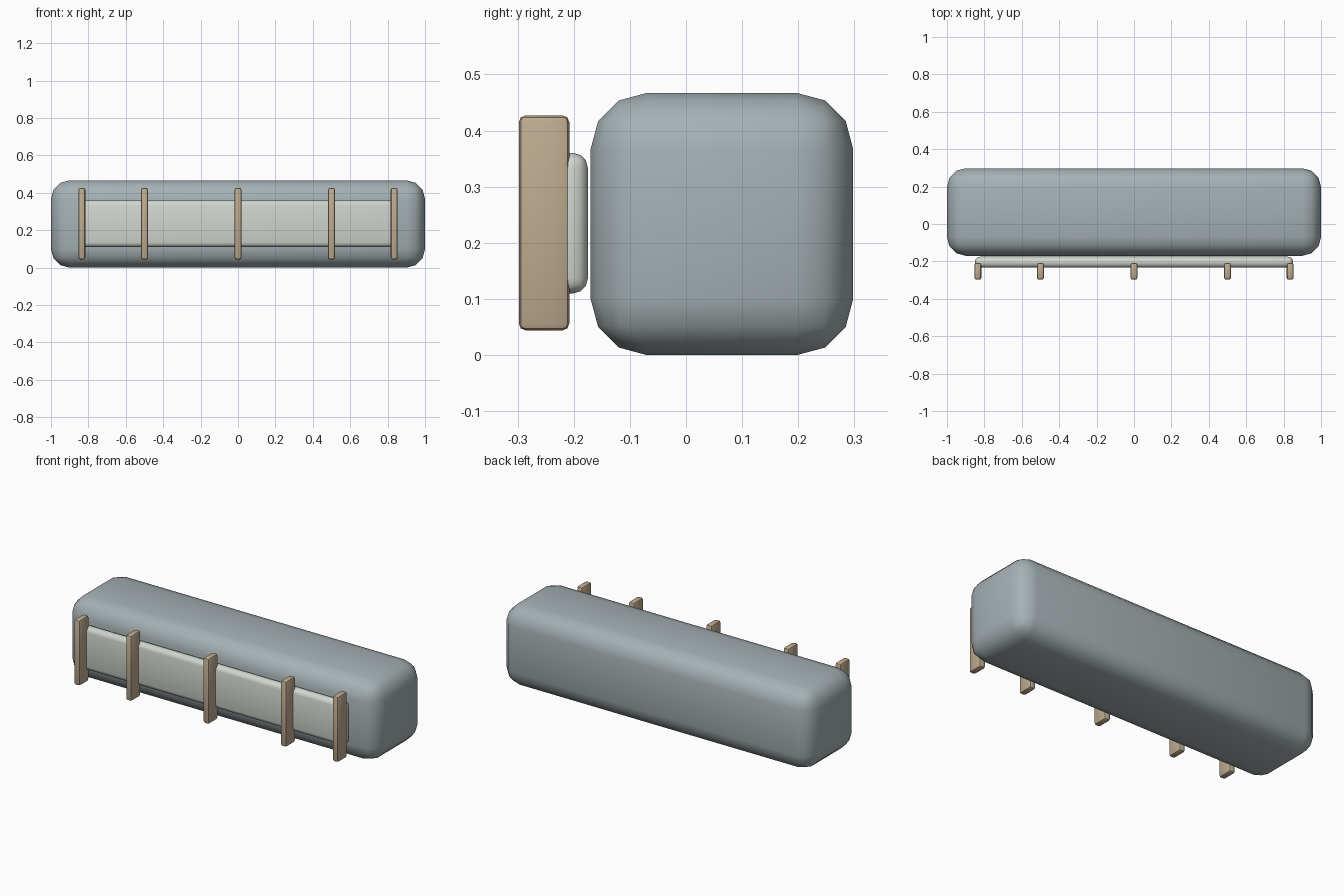
import bpy
from math import radians

if "Cube" in bpy.data.objects:
    bpy.data.objects.remove(bpy.data.objects["Cube"])


def material(name, color):
    mat = bpy.data.materials.new(name)
    mat.diffuse_color = (*color, 1)
    mat.use_nodes = True
    mat.node_tree.nodes["Principled BSDF"].inputs["Base Color"].default_value = mat.diffuse_color
    return mat


def rounded_box(name, low, high, radius, segments, mat):
    """Box between two corners with rounded edges."""
    center = [(a + b) / 2 for a, b in zip(low, high)]
    size = [b - a for a, b in zip(low, high)]
    bpy.ops.mesh.primitive_cube_add(size=1, location=center)
    obj = bpy.context.object
    obj.name = name
    obj.scale = size
    bpy.ops.object.transform_apply(location=False, rotation=False, scale=True)
    obj.data.materials.append(mat)
    bevel = obj.modifiers.new("Bevel", 'BEVEL')
    bevel.width = radius
    bevel.segments = segments
    bpy.ops.object.modifier_apply(modifier=bevel.name)
    bpy.ops.object.shade_smooth_by_angle(angle=radians(40))
    return obj


slate = material("slate", (0.38, 0.44, 0.46))
pale = material("pale_grey", (0.64, 0.67, 0.62))
wood = material("wood", (0.52, 0.41, 0.28))

# Main rounded body
rounded_box("body", (-1, -0.17, 0), (1, 0.298, 0.467), 0.1, 3, slate)

# Pale panel in front of the body
rounded_box("front_panel", (-0.85, -0.233, 0.11), (0.85, -0.175, 0.36), 0.026, 3, pale)

# Upright slats across the panel
for i, x in enumerate((-0.835, -0.5, 0, 0.5, 0.835)):
    rounded_box(f"slat_{i + 1}", (x - 0.019, -0.298, 0.044),
                (x + 0.019, -0.208, 0.427), 0.012, 2, wood)
